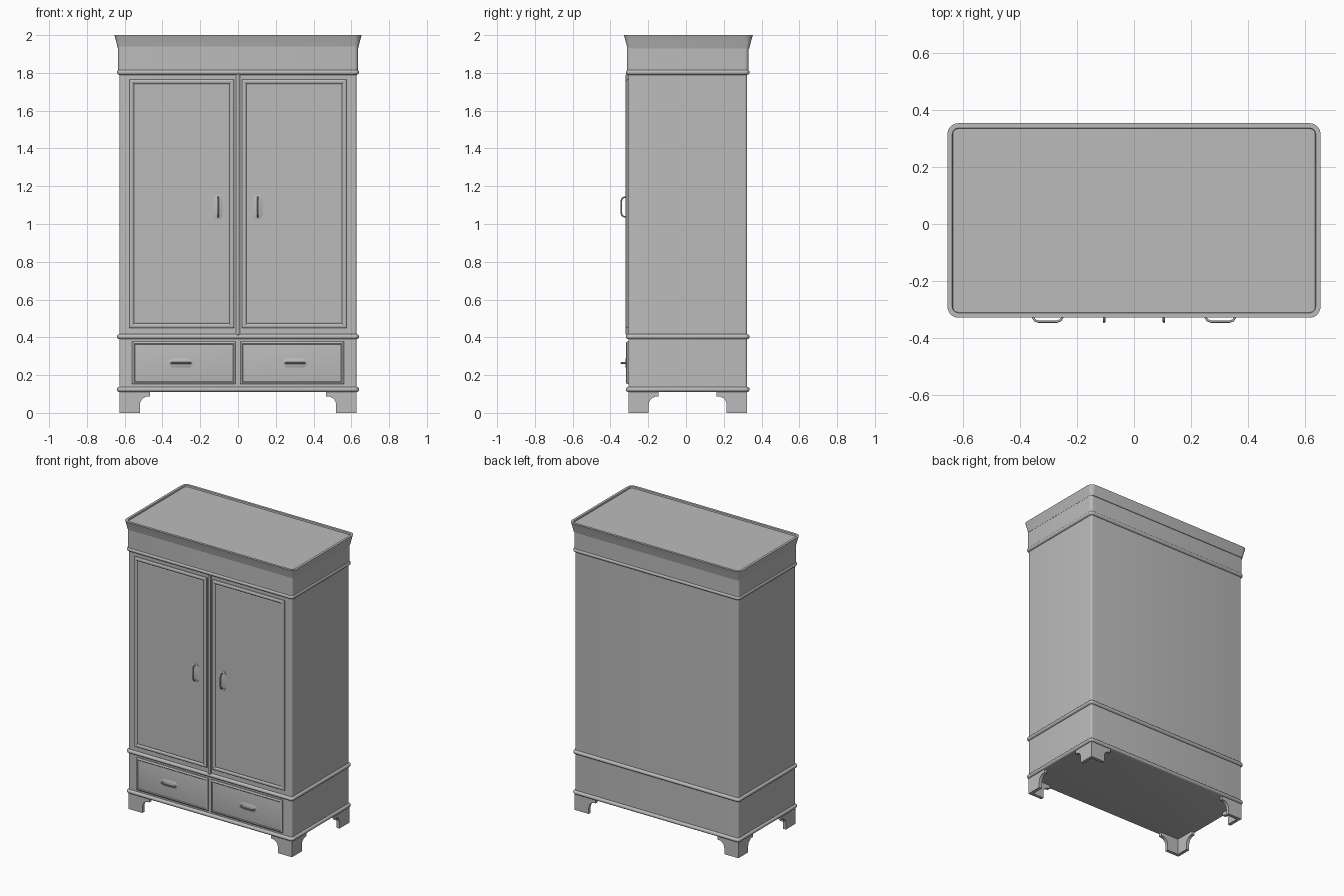
import bpy, bmesh, math
from mathutils import Vector

if "Cube" in bpy.data.objects:
    bpy.data.objects.remove(bpy.data.objects["Cube"])

GREY = (0.5, 0.5, 0.5, 1)
mat = bpy.data.materials.new("plain grey")
mat.use_nodes = True
mat.diffuse_color = GREY
mat.node_tree.nodes["Principled BSDF"].inputs["Base Color"].default_value = GREY

HX, HY, CY = 0.628, 0.3145, 0.009   # half width, half depth, depth centre


def finish(obj, angle=30):
    obj.data.materials.clear()
    obj.data.materials.append(mat)
    bpy.ops.object.select_all(action="DESELECT")
    obj.select_set(True)
    bpy.context.view_layer.objects.active = obj
    bpy.ops.object.shade_smooth_by_angle(angle=math.radians(angle))
    return obj


def loft(name, rings, angle=30):
    """Skin a list of equal closed rings and cap both ends."""
    bm = bmesh.new()
    loops = [[bm.verts.new(p) for p in ring] for ring in rings]
    n = len(loops[0])
    for a, b in zip(loops, loops[1:]):
        for i in range(n):
            j = (i + 1) % n
            bm.faces.new((a[i], a[j], b[j], b[i]))
    bm.faces.new(loops[0][::-1])
    bm.faces.new(loops[-1])
    bmesh.ops.recalc_face_normals(bm, faces=bm.faces)
    mesh = bpy.data.meshes.new(name)
    bm.to_mesh(mesh)
    bm.free()
    obj = bpy.data.objects.new(name, mesh)
    bpy.context.collection.objects.link(obj)
    return finish(obj, angle)


def tier(name, profile, radius=0.012, cy=CY):
    """Rounded rectangular tier from (outward offset, height) pairs."""
    rings = []
    for off, z in profile:
        r = max(radius + off, 0.004)
        ring = []
        for k, (sx, sy) in enumerate(((1, 1), (-1, 1), (-1, -1), (1, -1))):
            for s in range(6):
                a = math.pi / 2 * (k + s / 5)
                ring.append((sx * (HX + off - r) + r * math.cos(a),
                             cy + sy * (HY + off - r) + r * math.sin(a), z))
        rings.append(ring)
    return loft(name, rings)


def bead(name, z, r=0.0135):
    steps = [math.pi * (i / 8 - 0.5) for i in range(9)]
    return tier(name, [(r * math.cos(a), z + r * math.sin(a)) for a in steps])


def panel(name, x0, x1, z0, z1, steps):
    """Front panel from (inset, y) pairs."""
    return loft(name, [[(x0 + d, y, z0 + d), (x1 - d, y, z0 + d),
                        (x1 - d, y, z1 - d), (x0 + d, y, z1 - d)] for d, y in steps], 20)


# Carcass, from base to cornice
tier("drawer_case", [(0, 0.112), (0, 0.41)])
tier("wardrobe_body", [(0, 0.395), (0, 1.8)])
tier("frieze", [(0.007, 1.795), (0.007, 1.94)])
tier("cornice", [(0.008, 1.93), (0.012, 1.945), (0.0165, 1.963), (0.021, 1.98),
                 (0.025, 1.993), (0.027, 2.0), (0.010, 2.0), (0.008, 1.99)], cy=0.0125)
for name, z in (("base_bead", 0.1245), ("middle_bead", 0.4035), ("upper_bead", 1.803)):
    bead(name, z)

# Central strip between the doors
panel("door_strip", -0.01, 0.01, 0.41, 1.795,
      [(0, -0.3), (0, -0.313), (0.003, -0.317), (0.007, -0.319)])

# Pulls: a back plate with a bent rod
def handle(name, cx, cz, upright):
    def place(u, v, y):
        return (cx + v, y, cz + u) if upright else (cx + u, y, cz + v)
    outline = [(0.064, 0.012), (0.045, 0.024), (-0.045, 0.024), (-0.064, 0.012)]
    outline += [(u, -v) for u, v in reversed(outline)]
    loft(name + "_plate", [[place(u * k, v * k, y) for u, v in outline]
                           for k, y in ((1, -0.312), (1, -0.318), (0.9, -0.320))])
    path = [(-0.052, -0.316), (-0.052, -0.327), (-0.045, -0.338), (-0.032, -0.343),
            (0.032, -0.343), (0.045, -0.338), (0.052, -0.327), (0.052, -0.316)]
    curve = bpy.data.curves.new(name, "CURVE")
    curve.dimensions = "3D"
    curve.bevel_depth = 0.0042
    curve.bevel_resolution = 2
    curve.use_fill_caps = True
    spline = curve.splines.new("POLY")
    spline.points.add(len(path) - 1)
    for point, (u, y) in zip(spline.points, path):
        point.co = (*place(u, 0, y), 1)
    temp = bpy.data.objects.new(name + "_path", curve)
    bpy.context.collection.objects.link(temp)
    bpy.context.view_layer.update()
    mesh = bpy.data.meshes.new_from_object(
        temp.evaluated_get(bpy.context.evaluated_depsgraph_get()))
    bpy.data.objects.remove(temp)
    obj = bpy.data.objects.new(name, mesh)
    bpy.context.collection.objects.link(obj)
    finish(obj, 50)


# Doors and drawers with moulded edges
DOOR = [(0, -0.3), (0, -0.313), (0.003, -0.317), (0.008, -0.319), (0.016, -0.319),
        (0.021, -0.316), (0.024, -0.313), (0.029, -0.315)]
DRAWER = [(0, -0.3), (0, -0.312), (0.004, -0.316), (0.010, -0.318), (0.014, -0.315),
          (0.020, -0.316), (0.030, -0.318)]
for side, s in (("left", 1), ("right", -1)):
    xs = sorted((s * 0.022, s * 0.575))
    panel(side + "_door", *xs, 0.45, 1.766, DOOR)
    handle(side + "_door_handle", s * 0.105, 1.09, True)
    xs = sorted((s * 0.012, s * 0.56))
    panel(side + "_drawer", *xs, 0.152, 0.377, DRAWER)
    handle(side + "_drawer_handle", s * 0.303, 0.264, False)

# Bracket feet: two shaped boards meeting at each corner
bracket = [(0, 0.115), (0, 0), (0.108, 0)]
for i in range(7):
    a = math.pi / 2 * i / 6
    bracket.append((0.153 - 0.045 * math.cos(a), 0.042 + 0.045 * math.sin(a)))
bracket += [(0.161, 0.087), (0.161, 0.115)]
THICK = 0.022
for sx, side in ((1, "left"), (-1, "right")):
    for sy, end in ((-1, "front"), (1, "back")):
        loft(f"{end}_{side}_foot_face", [[(sx * (HX - u), CY + sy * (HY - t), z)
             for u, z in bracket] for t in (0, THICK)])
        loft(f"{end}_{side}_foot_side", [[(sx * (HX - t), CY + sy * (HY - u), z)
             for u, z in bracket] for t in (0, THICK)])
